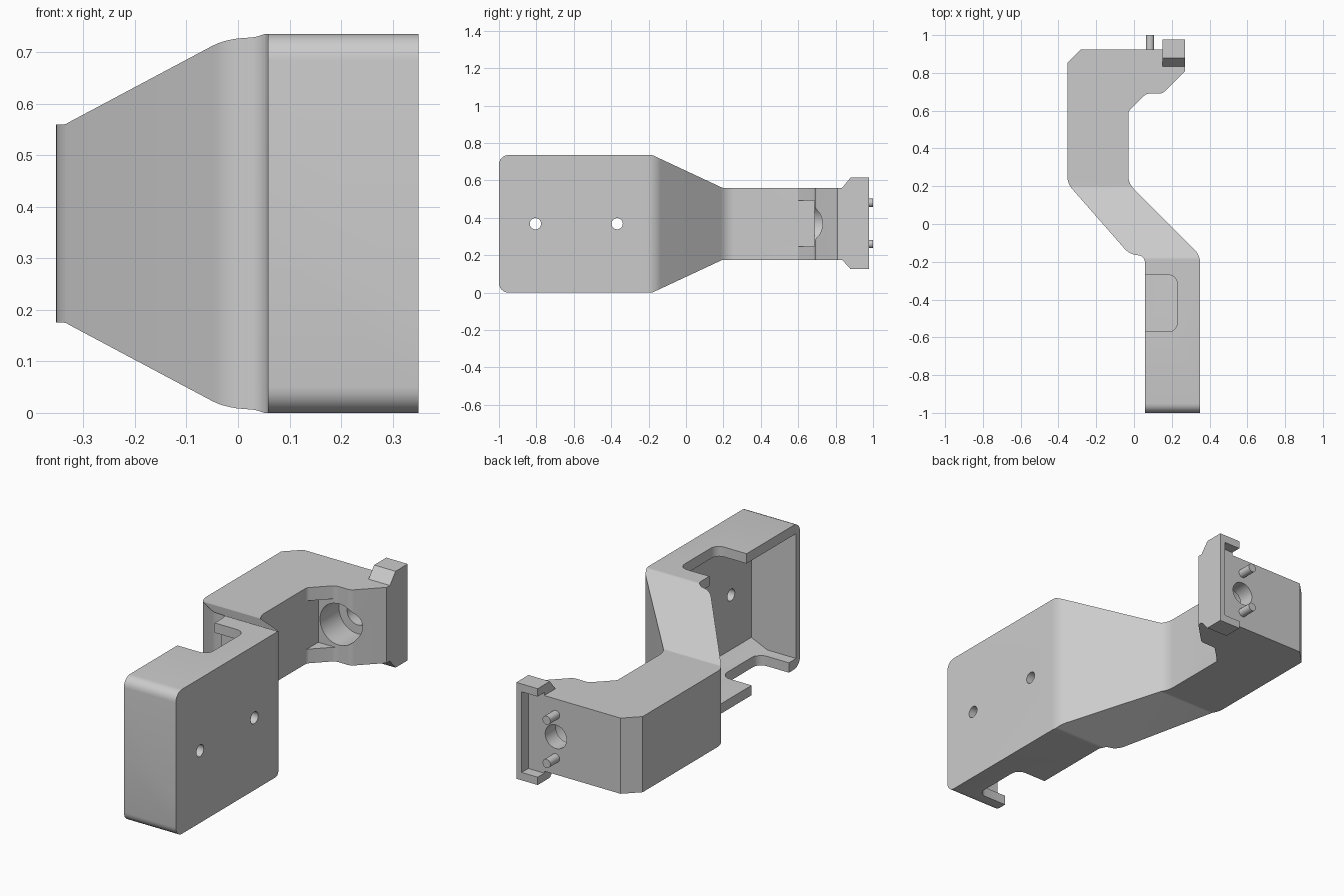
import bpy, bmesh, math
from mathutils import Vector

if "Cube" in bpy.data.objects:
    bpy.data.objects.remove(bpy.data.objects["Cube"])

grey = bpy.data.materials.new("light grey")
grey.diffuse_color = (0.6, 0.6, 0.6, 1)
grey.use_nodes = True
grey.node_tree.nodes["Principled BSDF"].inputs["Base Color"].default_value = grey.diffuse_color


def rounded(points, seg=6):
    """Fillet each (u, v, radius) corner of a closed profile."""
    out = []
    n = len(points)
    for i, (u, v, r) in enumerate(points):
        p = Vector((u, v))
        if r == 0:
            out.append(p)
            continue
        a = (Vector(points[i - 1][:2]) - p).normalized()
        b = (Vector(points[(i + 1) % n][:2]) - p).normalized()
        half = a.angle(b) / 2
        t = r / math.tan(half)
        c = p + (a + b).normalized() * (r / math.sin(half))
        s, e = p + a * t - c, p + b * t - c
        sweep = s.angle_signed(e)
        for k in range(seg + 1):
            ang = -sweep * k / seg
            out.append(c + Vector((s.x * math.cos(ang) - s.y * math.sin(ang),
                                   s.x * math.sin(ang) + s.y * math.cos(ang))))
    return out


def prism(name, points, axis, lo, hi):
    """Extrude a profile along an axis: z uses (x, y), x uses (y, z), y uses (x, z)."""
    place = {"z": lambda p, d: (p[0], p[1], d),
             "x": lambda p, d: (d, p[0], p[1]),
             "y": lambda p, d: (p[0], d, p[1])}[axis]
    bm = bmesh.new()
    a = [bm.verts.new(place(p, lo)) for p in points]
    b = [bm.verts.new(place(p, hi)) for p in points]
    bm.faces.new(a)
    bm.faces.new(b[::-1])
    n = len(a)
    for i in range(n):
        bm.faces.new((a[i], b[i], b[(i + 1) % n], a[(i + 1) % n]))
    bmesh.ops.recalc_face_normals(bm, faces=bm.faces)
    me = bpy.data.meshes.new(name)
    bm.to_mesh(me)
    bm.free()
    me.materials.append(grey)
    ob = bpy.data.objects.new(name, me)
    bpy.context.collection.objects.link(ob)
    return ob


def box(name, x0, x1, y0, y1, z0, z1):
    return prism(name, [(x0, y0), (x1, y0), (x1, y1), (x0, y1)], "z", z0, z1)


def rod(name, u, v, r, axis, lo, hi, n=32):
    pts = [(u + r * math.cos(2 * math.pi * k / n), v + r * math.sin(2 * math.pi * k / n)) for k in range(n)]
    return prism(name, pts, axis, lo, hi)


def combine(ob, tool, operation="DIFFERENCE"):
    tool.hide_render = True
    m = ob.modifiers.new("combine", "BOOLEAN")
    m.operation, m.object, m.solver = operation, tool, "EXACT"
    bpy.context.view_layer.objects.active = ob
    bpy.ops.object.modifier_apply(modifier=m.name)
    bpy.data.objects.remove(tool)


def smooth(ob):
    bpy.ops.object.select_all(action="DESELECT")
    ob.select_set(True)
    bpy.context.view_layer.objects.active = ob
    bpy.ops.object.shade_smooth_by_angle(angle=math.radians(25))


# Bracket: plan outline intersected with the tapering side outline
plan = rounded([(0.058, -1, 0), (0.35, -1, 0), (0.35, -0.165, 0.1), (-0.03, 0.215, 0.1),
                (-0.03, 0.595, 0.03), (0.065, 0.69, 0.04), (0.15, 0.69, 0.04), (0.27, 0.81, 0),
                (0.27, 0.925, 0), (-0.28, 0.925, 0), (-0.353, 0.852, 0), (-0.353, 0.215, 0.1),
                (-0.02, -0.165, 0.1), (0.058, -0.165, 0.04)])
side = rounded([(-1, 0, 0.05), (-0.18, 0, 0.03), (0.195, 0.175, 0.02), (1.1, 0.175, 0),
                (1.1, 0.56, 0), (0.195, 0.56, 0.02), (-0.18, 0.735, 0.03), (-1, 0.735, 0.05)])
body = prism("bracket_body", plan, "z", -0.1, 0.9)
combine(body, prism("side_outline", side, "x", -0.6, 0.6), "INTERSECT")

# Open tray in the tall block, with chamfered long edges
tray = [(-0.1, 0.05), (0.22, 0.05), (0.31, 0.09), (0.31, 0.645), (0.22, 0.685), (-0.1, 0.685)]
combine(body, prism("tray_cut", tray, "y", -0.968, -0.215))

# Rounded notches in the top and bottom walls, offset from each other
for y0, y1, z0, z1 in ((-0.57, -0.27, 0.6, 0.9), (-0.91, -0.61, -0.1, 0.14)):
    notch = rounded([(-0.1, y0, 0), (0.228, y0, 0.045), (0.228, y1, 0.045), (-0.1, y1, 0)])
    combine(body, prism("notch_cut", notch, "z", z0, z1))

# Screw holes through the tray floor
for y in (-0.805, -0.368):
    combine(body, rod("screw_cut", y, 0.368, 0.03, "x", 0.2, 0.5))

# Flat seat, counterbore and through hole in the head
combine(body, box("seat_cut", -0.03, 0.145, 0.5, 0.688, 0.247, 0.493))
combine(body, rod("counterbore_cut", 0.085, 0.368, 0.105, "y", 0.6, 0.84, 48))
combine(body, rod("through_cut", 0.085, 0.368, 0.06, "y", 0.7, 1.1))
smooth(body)

# Flared clip at the end of the head, channelled on the back
flare = [(0.835, 0.175), (0.88, 0.125), (0.978, 0.125), (0.978, 0.615), (0.88, 0.615), (0.835, 0.56)]
clip = prism("end_clip", flare, "x", 0.15, 0.2705)
combine(clip, box("channel_cut", 0.0, 0.24, 0.925, 1.1, 0.165, 0.575))
combine(clip, box("head_clearance", 0.0, 0.262, 0.7, 0.924, 0.177, 0.558))
combine(clip, prism("slope_cut", [(0.26, 0.8), (0.4, 0.8), (0.4, 0.94)], "z", 0, 1))
smooth(clip)

# Locating pins
for i, z in enumerate((0.26, 0.48)):
    smooth(rod(f"locating_pin_{i + 1}", 0.085, z, 0.022, "y", 0.9, 1.0, 20))
